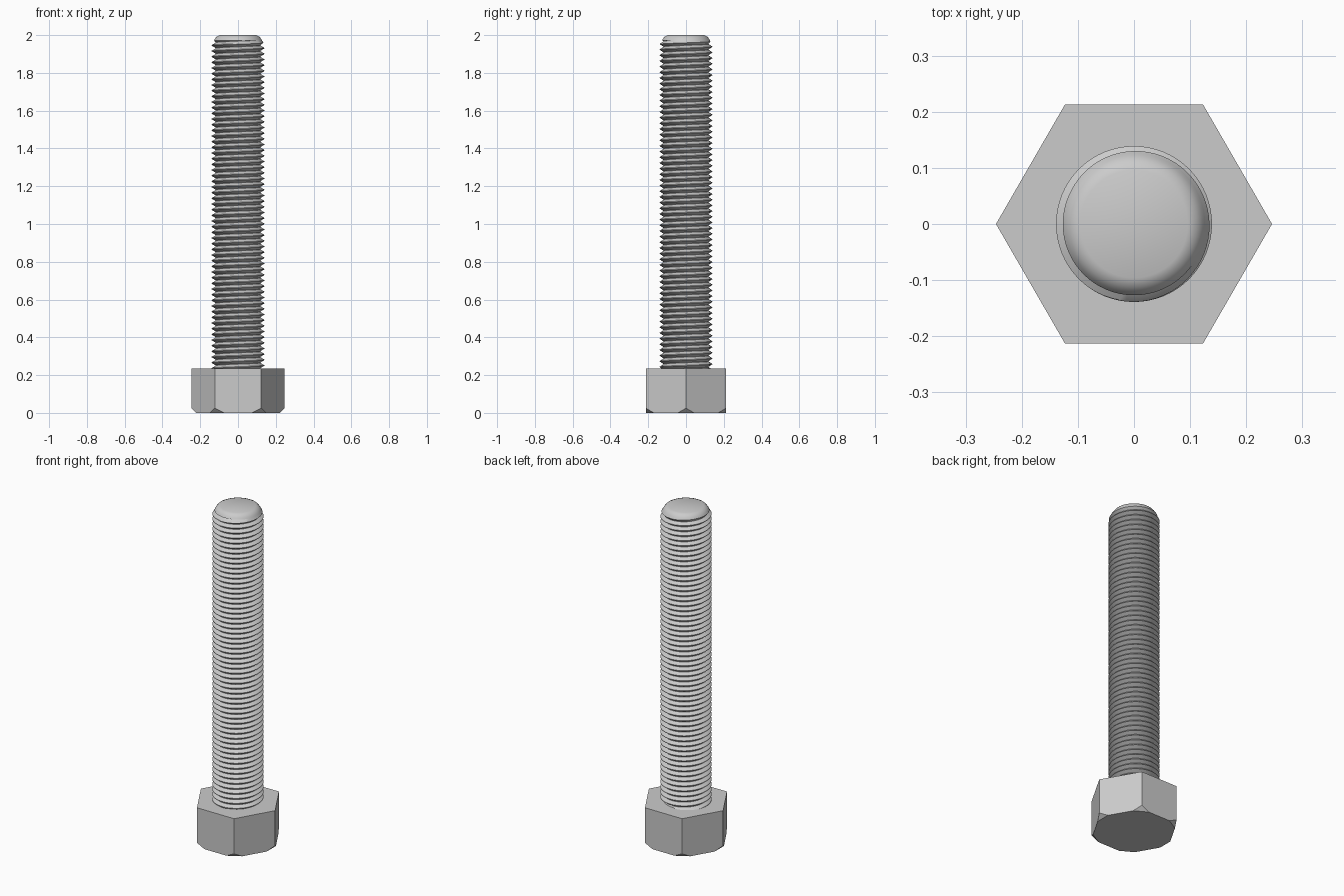
import bpy, bmesh
from math import cos, sin, pi, radians
from mathutils import Vector

cube = bpy.data.objects.get("Cube")
if cube:
    bpy.data.objects.remove(cube, do_unlink=True)

HEAD_TOP, CORNER = 0.235, 0.246
ROOT, CREST, END = 0.119, 0.139, 0.127
PITCH, SEGS, THREAD_TOP = 0.03, 64, 1.972

steel = bpy.data.materials.new("grey steel")
steel.use_nodes = True
colour = (0.6, 0.6, 0.6, 1)
steel.diffuse_color = colour
steel.node_tree.nodes["Principled BSDF"].inputs["Base Color"].default_value = colour


def finish(bm, name, smooth_angle=None):
    bmesh.ops.recalc_face_normals(bm, faces=bm.faces)
    mesh = bpy.data.meshes.new(name)
    bm.to_mesh(mesh)
    bm.free()
    mesh.materials.append(steel)
    obj = bpy.data.objects.new(name, mesh)
    bpy.context.collection.objects.link(obj)
    if smooth_angle:
        bpy.ops.object.select_all(action="DESELECT")
        obj.select_set(True)
        bpy.context.view_layer.objects.active = obj
        bpy.ops.object.shade_smooth_by_angle(angle=radians(smooth_angle))
    return obj


# Hexagonal head, with each lower corner sliced off by a slanted plane
bm = bmesh.new()
bmesh.ops.create_cone(bm, cap_ends=True, segments=6, radius1=CORNER,
                      radius2=CORNER, depth=HEAD_TOP)
bmesh.ops.translate(bm, verts=bm.verts, vec=(0, 0, HEAD_TOP / 2))
# Turn the hexagon so that two corners lie on the x axis
first = max(bm.verts, key=lambda v: v.co.x)
if abs(first.co.y) > 0.01:
    for v in bm.verts:
        v.co = Vector((v.co.y, -v.co.x, v.co.z))
for i in range(6):
    out = Vector((cos(i * pi / 3), sin(i * pi / 3), 0))
    cut = bmesh.ops.bisect_plane(
        bm, geom=bm.verts[:] + bm.edges[:] + bm.faces[:],
        plane_co=out * (CORNER - 0.025), plane_no=out - Vector((0, 0, 1)),
        clear_outer=True)
    edges = [e for e in cut["geom_cut"] if isinstance(e, bmesh.types.BMEdge)]
    bmesh.ops.holes_fill(bm, edges=edges, sides=0)
finish(bm, "hex_head")

# Threaded shank: a tooth profile wound up as a helix, then a rounded tip
tooth = [(0, ROOT), (0.06, ROOT), (0.48, CREST), (0.58, CREST)]
turns = int((THREAD_TOP - HEAD_TOP) / PITCH) + 3
bm = bmesh.new()
columns = []
for s in range(SEGS + 1):
    a = 2 * pi * s / SEGS
    column = []
    for t in range(turns):
        for offset, r in tooth:
            z = HEAD_TOP + PITCH * (t - 1 + offset + s / SEGS)
            if z >= THREAD_TOP:
                z, r = THREAD_TOP, END
            elif z <= HEAD_TOP - 0.005:
                z, r = HEAD_TOP - 0.005, END
            # Let the thread run out towards the tip
            r = min(r, END + 0.6 * (THREAD_TOP - z))
            column.append(bm.verts.new((r * cos(a), r * sin(a), z)))
    columns.append(column)
for left, right in zip(columns, columns[1:]):
    for k in range(len(left) - 1):
        bm.faces.new((left[k], right[k], right[k + 1], left[k + 1]))
bmesh.ops.remove_doubles(bm, verts=bm.verts, dist=0.00005)
finish(bm, "threaded_shank", 30)

# Domed chamfer and flat end of the shank
bm = bmesh.new()
rings = []
for r, z in [(END, THREAD_TOP), (0.122, 1.981), (0.112, 1.993), (0.096, 2.0)]:
    rings.append([bm.verts.new((r * cos(2 * pi * s / SEGS), r * sin(2 * pi * s / SEGS), z))
                  for s in range(SEGS)])
for low, high in zip(rings, rings[1:]):
    for s in range(SEGS):
        n = (s + 1) % SEGS
        bm.faces.new((low[s], low[n], high[n], high[s]))
bm.faces.new(rings[-1])
finish(bm, "shank_tip", 40)
